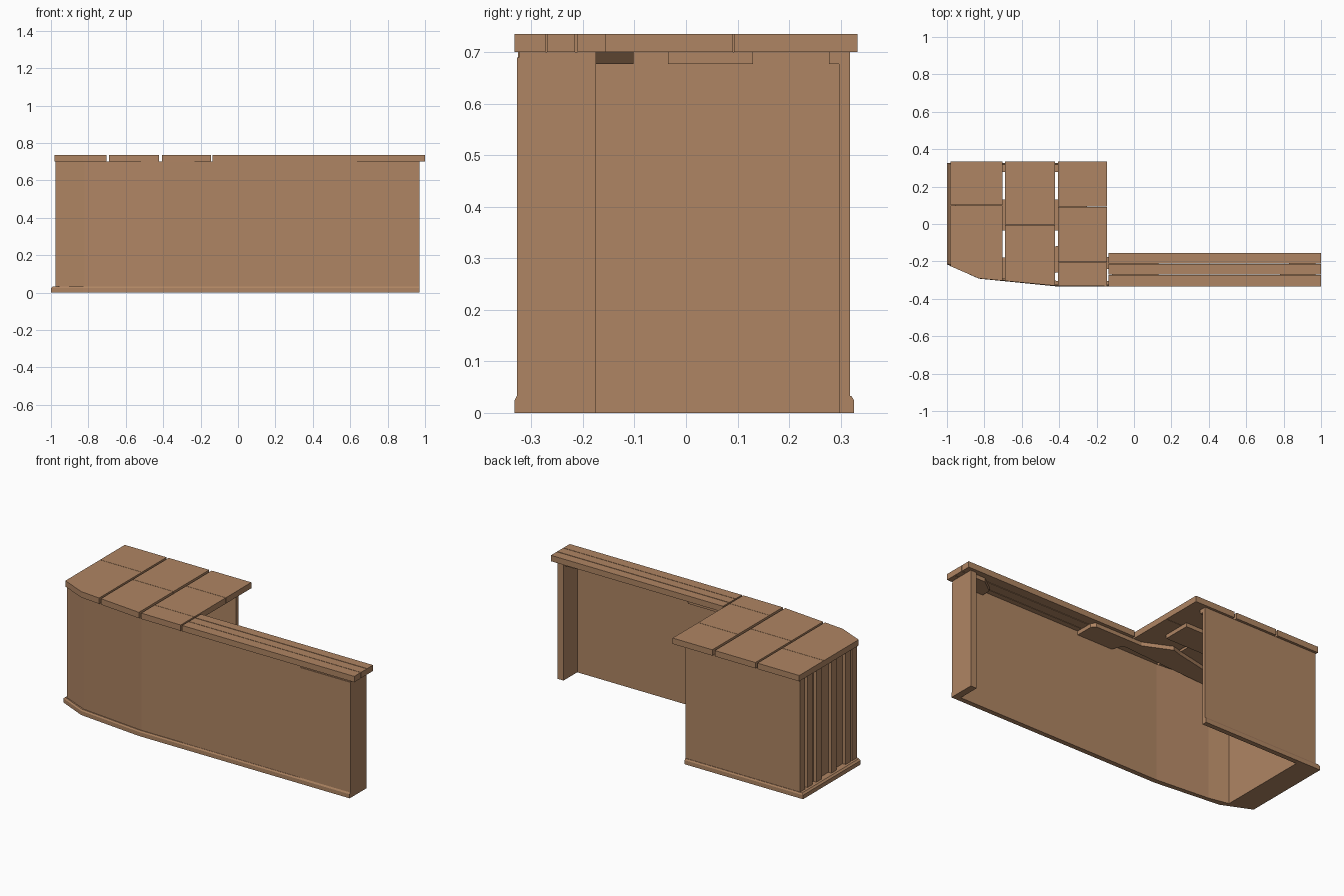
import bpy, bmesh

if "Cube" in bpy.data.objects:
    bpy.data.objects.remove(bpy.data.objects["Cube"])

wood = bpy.data.materials.new("warm_brown_wood")
wood.diffuse_color = (0.43, 0.235, 0.125, 1)
wood.use_nodes = True
wood.node_tree.nodes["Principled BSDF"].inputs["Base Color"].default_value = wood.diffuse_color


def prism(name, pts, z0, z1, top=None):
    """Extrude a plan outline from z0 to z1, optionally ending on another outline."""
    top = top or pts
    bm = bmesh.new()
    lo = [bm.verts.new((x, y, z0)) for x, y in pts]
    hi = [bm.verts.new((x, y, z1)) for x, y in top]
    bm.faces.new(lo)
    bm.faces.new(hi)
    n = len(pts)
    for i in range(n):
        j = (i + 1) % n
        bm.faces.new((lo[i], lo[j], hi[j], hi[i]))
    bmesh.ops.recalc_face_normals(bm, faces=bm.faces[:])
    mesh = bpy.data.meshes.new(name)
    bm.to_mesh(mesh)
    bm.free()
    mesh.materials.append(wood)
    ob = bpy.data.objects.new(name, mesh)
    bpy.context.collection.objects.link(ob)
    return ob


def box(name, x0, x1, y0, y1, z0, z1):
    return prism(name, [(x0, y0), (x1, y0), (x1, y1), (x0, y1)], z0, z1)


def front_y(x, line):
    """Height of a polyline front edge at a given x."""
    for (xa, ya), (xb, yb) in zip(line, line[1:]):
        if xa <= x <= xb:
            return ya + (yb - ya) * (x - xa) / (xb - xa)


TOP0, TOP1, BASE = 0.70, 0.735, 0.033

# Walls: one continuous plan with a faceted front corner
outer = [(0.97, -0.324), (-0.41, -0.324), (-0.82, -0.281), (-0.955, -0.222),
         (-0.955, 0.318), (-0.22, 0.318)]
inner = [(-0.22, 0.297), (-0.86, 0.297), (-0.86, -0.25), (-0.74, -0.275),
         (-0.41, -0.304), (0.93, -0.304), (0.93, -0.175), (0.97, -0.175)]
prism("counter_walls", outer + inner, BASE, TOP0)

# Plinth: wider base with a chamfered upper edge
foot = [(0.97, -0.333), (-0.42, -0.333), (-0.83, -0.292), (-1.0, -0.216),
        (-1.0, 0.326), (-0.22, 0.326)]
lip = [(0.97, -0.328), (-0.42, -0.328), (-0.828, -0.287), (-0.99, -0.214),
       (-0.99, 0.321), (-0.22, 0.321)]
prism("plinth", foot + inner, 0, 0.024)
prism("plinth_chamfer", foot + inner, 0.024, BASE, lip + inner)

# Thin front panels with a seam between them
box("front_panel_long", -0.14, 0.636, -0.326, -0.323, BASE, TOP0)
box("front_panel_end", 0.64, 0.97, -0.328, -0.323, BASE, 0.69)

# Vertical ribs on the left end
for i, y in enumerate((-0.195, -0.135, 0.0, 0.14, 0.225, 0.295)):
    box(f"end_rib_{i}", -0.975, -0.95, y - 0.023, y + 0.023, BASE, TOP0)

# Wide worktop: three slabs split into boards, following the faceted front
edge = [(-0.98, -0.226), (-0.83, -0.291), (-0.42, -0.330), (-0.14, -0.333)]
slabs = [(-0.98, -0.704, [0.10]), (-0.691, -0.423, [-0.005]),
         (-0.407, -0.145, [-0.205, 0.092])]
for s, (x0, x1, cuts) in enumerate(slabs):
    xs = [x0] + [x for x, _ in edge if x0 < x < x1] + [x1]
    front = [(x, front_y(x, edge)) for x in xs]
    for b, y in enumerate(cuts + [0.333]):
        seam = 0.0 if y == 0.333 else 0.001
        prism(f"worktop_{s}_board_{b}", front + [(x1, y - seam), (x0, y - seam)], TOP0, TOP1)
        front = [(x0, y + seam), (x1, y + seam)]

# Narrow bar top: three long boards
for i, (y0, y1) in enumerate(((-0.333, -0.273), (-0.270, -0.215), (-0.211, -0.156))):
    box(f"bar_top_board_{i}", -0.135, 1.0, y0, y1, TOP0, TOP1)

# Support rails beneath the tops
box("middle_rail", -0.87, -0.25, -0.035, 0.13, 0.677, TOP0)
box("rear_rail", -0.87, -0.22, 0.277, 0.312, 0.677, TOP0)
prism("front_rail", [(0.13, -0.31), (0.13, -0.20), (0.11, -0.176), (-0.2, -0.176),
                     (-0.36, -0.102), (-0.42, -0.12), (-0.70, -0.18), (-0.80, -0.20),
                     (-0.80, -0.265), (-0.74, -0.28), (-0.41, -0.26), (-0.13, -0.24),
                     (-0.10, -0.31)], 0.677, TOP0)
prism("end_bracket", [(0.935, -0.31), (0.935, -0.19), (0.86, -0.19), (0.78, -0.25),
                      (0.78, -0.31)], 0.677, TOP0)
